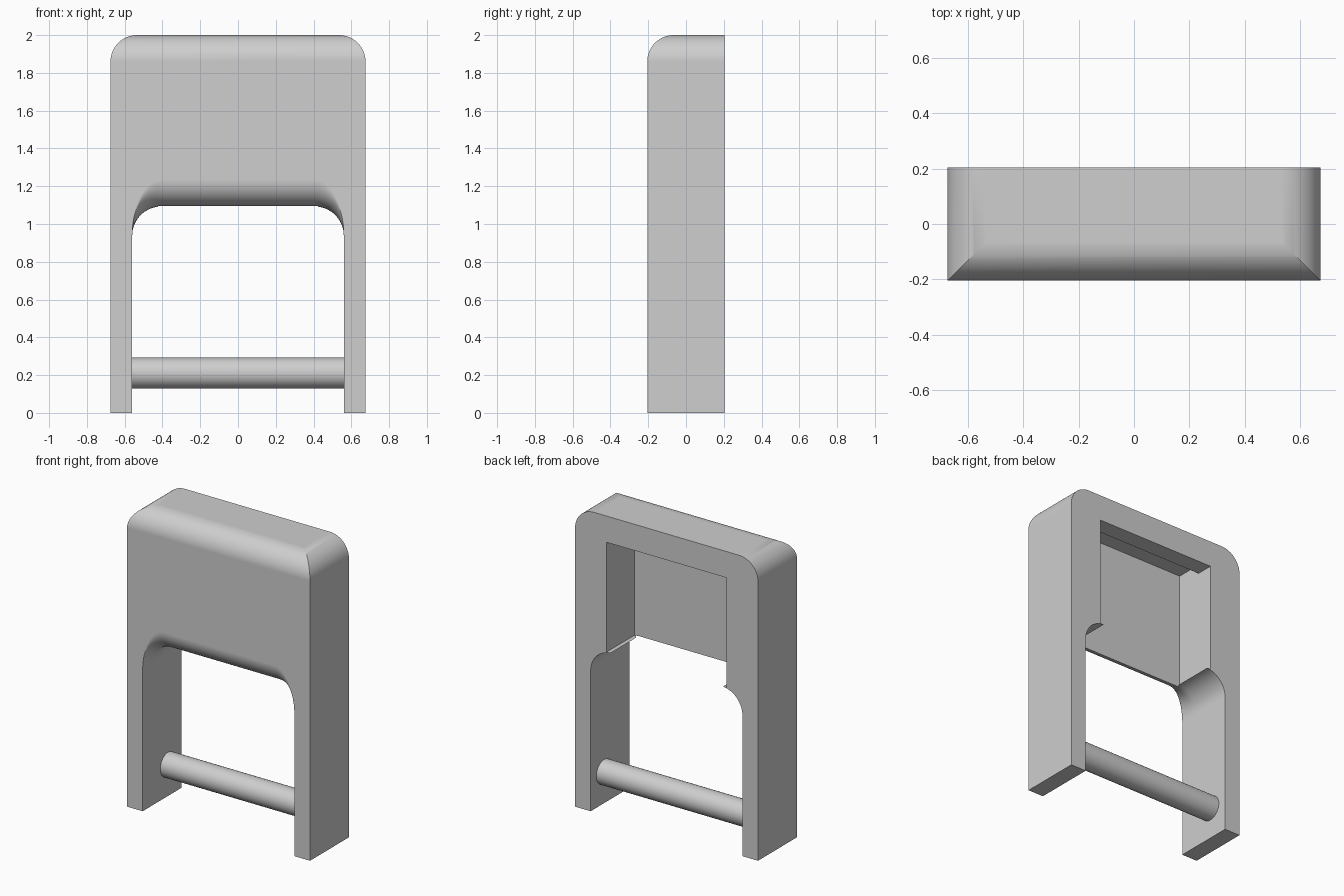
import bpy, bmesh, math
from mathutils import Vector

cube = bpy.data.objects.get("Cube")
if cube:
    bpy.data.objects.remove(cube, do_unlink=True)

# Main dimensions
HALF_W, HALF_D, HEIGHT = 0.675, 0.205, 2.0
WALL = 0.115
ROUND = 0.14
OPEN_X, OPEN_TOP, OPEN_R = 0.56, 1.093, 0.155
POCKET_X, POCKET_FLOOR, POCKET_TOP = 0.443, 1.0925, 1.825

grey = bpy.data.materials.new("plain grey")
grey.use_nodes = True
colour = (0.62, 0.62, 0.62, 1)
grey.diffuse_color = colour
grey.node_tree.nodes["Principled BSDF"].inputs["Base Color"].default_value = colour


def arc(cx, cz, rx, rz, start, end, steps=16):
    """Points on an elliptical arc, angles in degrees."""
    angles = [math.radians(start + (end - start) * i / steps) for i in range(steps + 1)]
    return [(cx + rx * math.cos(a), cz + rz * math.sin(a)) for a in angles]


def loft(name, loops):
    """Closed solid through a row of matching loops."""
    bm = bmesh.new()
    rings = [[bm.verts.new(p) for p in loop] for loop in loops]
    n = len(rings[0])
    for a, b in zip(rings, rings[1:]):
        for i in range(n):
            j = (i + 1) % n
            bm.faces.new((a[i], a[j], b[j], b[i]))
    bm.faces.new(rings[0])
    bm.faces.new(rings[-1])
    bmesh.ops.recalc_face_normals(bm, faces=bm.faces)
    mesh = bpy.data.meshes.new(name)
    bm.to_mesh(mesh)
    bm.free()
    mesh.materials.append(grey)
    obj = bpy.data.objects.new(name, mesh)
    bpy.context.collection.objects.link(obj)
    return obj


def activate(obj):
    bpy.ops.object.select_all(action='DESELECT')
    obj.select_set(True)
    bpy.context.view_layer.objects.active = obj


def cut(obj, cutter, operation):
    """Apply a boolean and discard the cutter."""
    cutter.hide_render = True
    mod = obj.modifiers.new("cut", 'BOOLEAN')
    mod.object, mod.operation, mod.solver = cutter, operation, 'EXACT'
    activate(obj)
    bpy.ops.object.modifier_apply(modifier=mod.name)
    bpy.data.objects.remove(cutter, do_unlink=True)


# Frame: rounded front outline, crossed with a side outline rounded at the front top
cx, cz = HALF_W - ROUND, HEIGHT - ROUND
outline = [(-HALF_W, 0), (HALF_W, 0)]
outline += arc(cx, cz, ROUND, ROUND, 0, 90) + arc(-cx, cz, ROUND, ROUND, 90, 180)
frame = loft("frame", [[(x, y, z) for x, z in outline] for y in (-HALF_D, HALF_D)])

side = [(-HALF_D, -1), (1, -1), (1, HEIGHT + 1e-4)]
side += arc(ROUND - HALF_D, HEIGHT + 1e-4 - ROUND, ROUND, ROUND, 90, 180)
side[0] = (side[-1][0], -1)
cut(frame, loft("side_cutter", [[(x, y, z) for y, z in side] for x in (-1, 1)]), 'INTERSECT')


# Leg opening: arch whose crown flares upward toward the front
def arch(y, rise):
    ax, az = OPEN_X - OPEN_R, OPEN_TOP - OPEN_R
    rz = OPEN_R + rise
    pts = [(-OPEN_X, -0.5), (OPEN_X, -0.5)]
    pts += arc(ax, az, OPEN_R, rz, 0, 90) + arc(-ax, az, OPEN_R, rz, 90, 180)
    return [(x, y, z) for x, z in pts]


flare = [arch(y, ROUND - rise_left) for y, rise_left in
         [(ROUND - HALF_D - ROUND * math.sin(a), ROUND * math.cos(a))
          for a in [math.pi / 2 * (1 - i / 16) for i in range(17)]]]
cut(frame, loft("opening_cutter", [arch(-0.4, ROUND)] + flare + [arch(0.4, 0)]), 'DIFFERENCE')

# Rear pocket, with a hanging lip along its top
inner, lip = WALL - HALF_D, HALF_D - WALL
pocket = [(inner, POCKET_FLOOR), (0.4, POCKET_FLOOR), (0.4, POCKET_TOP),
          (lip, POCKET_TOP), (lip, HEIGHT - WALL), (inner, HEIGHT - WALL)]
cut(frame, loft("pocket_cutter", [[(x, y, z) for y, z in pocket]
                                  for x in (-POCKET_X, POCKET_X)]), 'DIFFERENCE')

# Round rung between the legs
circle = arc(0.063, 0.21, 0.082, 0.082, 0, 360, 48)[:-1]
rung = loft("rung", [[(x, y, z) for y, z in circle] for x in (-OPEN_X - 0.003, OPEN_X + 0.003)])

# Smooth curves, crisp edges
for obj in (frame, rung):
    activate(obj)
    bpy.ops.object.shade_smooth_by_angle(angle=math.radians(30))
    weighted = obj.modifiers.new("weighted normals", 'WEIGHTED_NORMAL')
    weighted.keep_sharp = True
